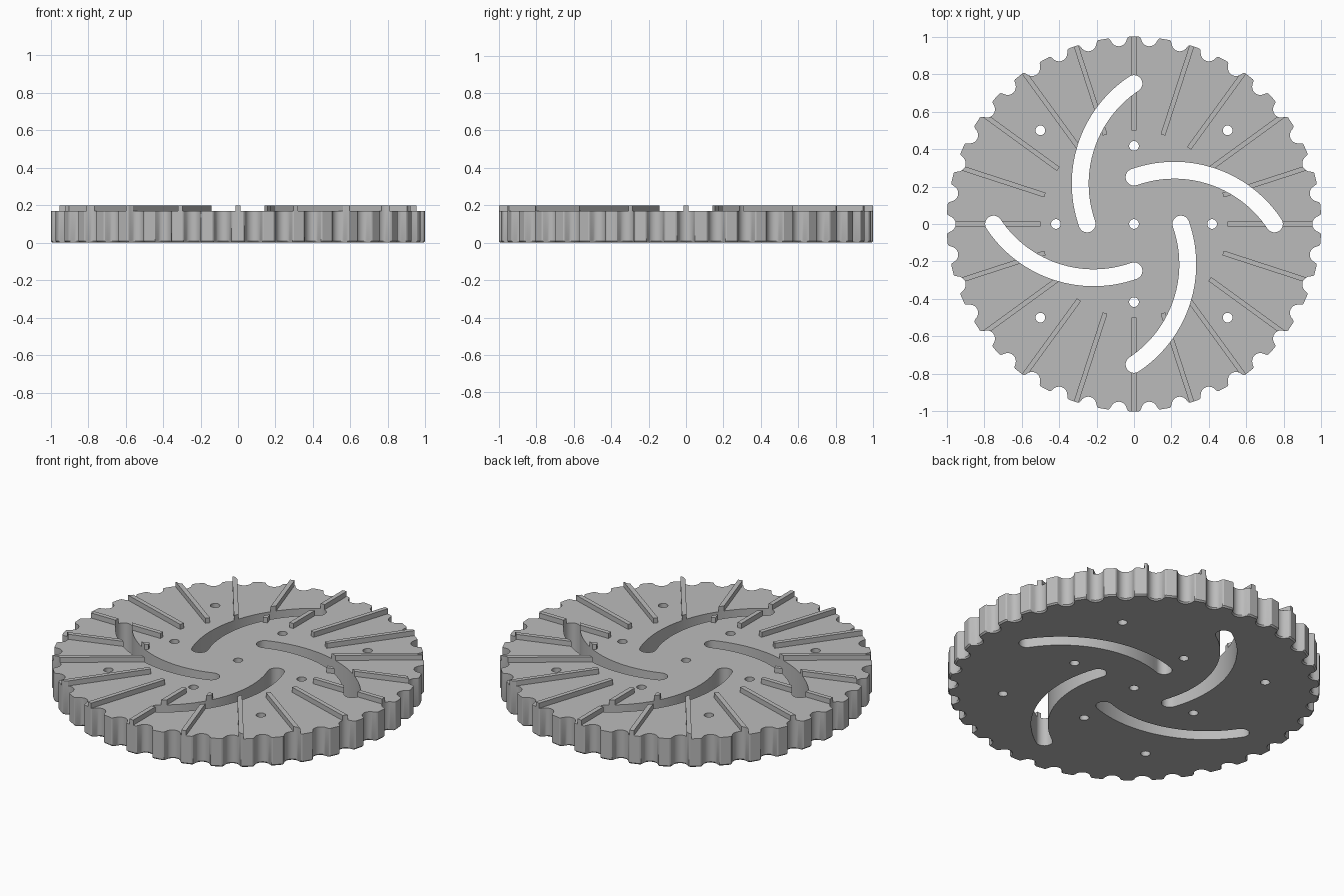
import bpy, bmesh
from math import sin, cos, pi, radians, atan2, hypot

if "Cube" in bpy.data.objects:
    bpy.data.objects.remove(bpy.data.objects["Cube"])

TEETH, RIBS = 38, 20
BASE_TOP, RIB_TOP = 0.17, 0.2

grey = bpy.data.materials.new("plain_grey")
grey.use_nodes = True
grey.diffuse_color = (0.5, 0.5, 0.5, 1)
grey.node_tree.nodes["Principled BSDF"].inputs["Base Color"].default_value = (0.5, 0.5, 0.5, 1)


def polar(r, a):
    return (r * cos(a), r * sin(a))


def add_prism(bm, rings):
    """Stack outlines given as (points, z) into a closed solid."""
    loops = [[bm.verts.new((x, y, z)) for x, y in pts] for pts, z in rings]
    n = len(loops[0])
    for low, high in zip(loops, loops[1:]):
        for i in range(n):
            j = (i + 1) % n
            bm.faces.new((low[i], low[j], high[j], high[i]))
    bm.faces.new(loops[0][::-1])
    bm.faces.new(loops[-1])


def make_object(name, prisms):
    bm = bmesh.new()
    for rings in prisms:
        add_prism(bm, rings)
    bmesh.ops.recalc_face_normals(bm, faces=bm.faces)
    mesh = bpy.data.meshes.new(name)
    bm.to_mesh(mesh)
    bm.free()
    mesh.materials.append(grey)
    obj = bpy.data.objects.new(name, mesh)
    bpy.context.collection.objects.link(obj)
    return obj


def cut(obj, tool, operation):
    mod = obj.modifiers.new("cut", "BOOLEAN")
    mod.object, mod.operation, mod.solver = tool, operation, "EXACT"
    bpy.context.view_layer.objects.active = obj
    bpy.ops.object.modifier_apply(modifier=mod.name)


# Scalloped rim: round notches with softened tooth corners
def rim(inset=0.0):
    notch = [(0.045 * sin(radians(a)), -0.003 - 0.045 * cos(radians(a)))
             for a in range(-75, 76, 15)]
    corner = [(0.049, -0.004), (0.056, 0.0)]
    profile = [(-x, y) for x, y in corner[::-1]] + notch + corner
    return [polar(1 + y - inset, 2 * pi * k / TEETH + x)
            for k in range(TEETH) for x, y in profile]


# Curved slot outline: an arc band with round ends
def slot(turn, half=0.045, steps=28):
    cx, cy, radius = 0.355, 0.215, 0.642
    a0 = atan2(0 - cy, -0.25 - cx) % (2 * pi)
    a1 = atan2(0.75 - cy, 0 - cx) % (2 * pi)
    sweep = [a0 + (a1 - a0) * i / steps for i in range(steps + 1)]
    pts = [(radius + half, a) for a in sweep]
    pts = [(cx + r * cos(a), cy + r * sin(a)) for r, a in pts]

    def cap(a, start):
        px, py = cx + radius * cos(a), cy + radius * sin(a)
        return [(px + half * cos(start - pi * i / 10), py + half * sin(start - pi * i / 10))
                for i in range(1, 10)]
    pts += cap(a1, a1)
    pts += [(cx + (radius - half) * cos(a), cy + (radius - half) * sin(a)) for a in sweep[::-1]]
    pts += cap(a0, a0 + pi)
    return [polar(hypot(x, y), atan2(y, x) + turn) for x, y in pts]


def circle(x, y, r=0.026, n=24):
    return [(x + r * cos(2 * pi * i / n), y + r * sin(2 * pi * i / n)) for i in range(n)]


def rib(angle, inner=0.5, outer=1.1, half=0.013):
    corners = [(inner, -half), (outer, -half), (outer, half), (inner, half)]
    return [(x * cos(angle) - y * sin(angle), x * sin(angle) + y * cos(angle))
            for x, y in corners]


# Wheel body with a small chamfer under the rim, and its radial ribs
body = make_object("wheel_disc", [[(rim(0.008), 0), (rim(), 0.008), (rim(), BASE_TOP)]])
ribs = make_object("radial_ribs", [[(rib(2 * pi * i / RIBS), BASE_TOP),
                                    (rib(2 * pi * i / RIBS), RIB_TOP)] for i in range(RIBS)])

# Cutters: rim envelope, curved slots, bolt holes
envelope = make_object("rim_cutter", [[(rim(), -0.1), (rim(), 0.3)]])
outlines = [slot(i * pi / 2) for i in range(4)] + [circle(0, 0)]
for i in range(4):
    outlines.append(circle(*polar(0.417, i * pi / 2)))
    outlines.append(circle(*polar(0.707, i * pi / 2 + pi / 4)))
holes = make_object("hole_cutter", [[(o, -0.1), (o, 0.3)] for o in outlines])

cut(ribs, envelope, "INTERSECT")
for part in (body, ribs):
    cut(part, holes, "DIFFERENCE")
for helper in (envelope, holes):
    bpy.data.objects.remove(helper)

for part in (body, ribs):
    bpy.ops.object.select_all(action="DESELECT")
    part.select_set(True)
    bpy.context.view_layer.objects.active = part
    bpy.ops.object.shade_smooth_by_angle(angle=radians(30))
